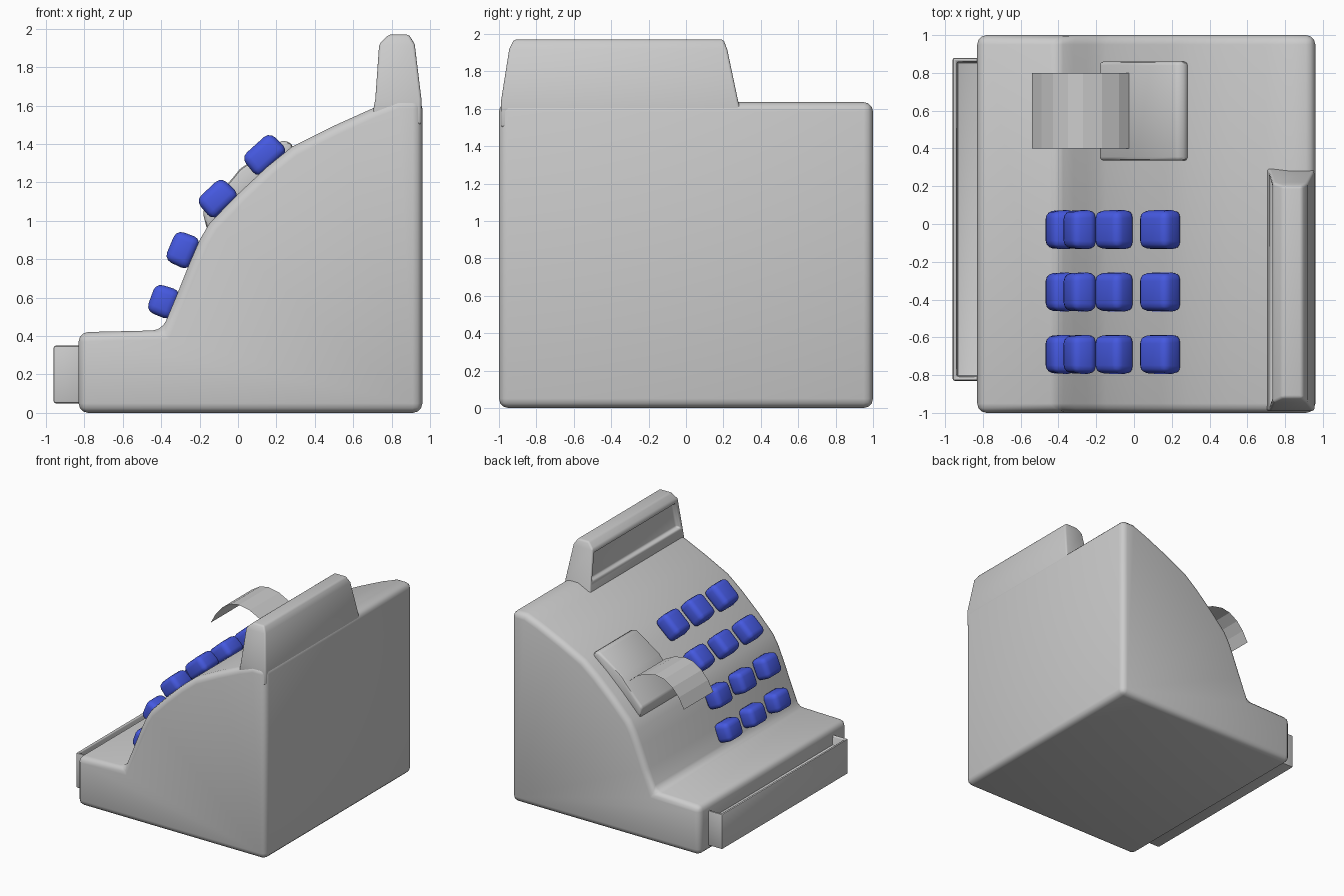
import bpy, bmesh, math
from mathutils import Matrix

if "Cube" in bpy.data.objects:
    bpy.data.objects.remove(bpy.data.objects["Cube"])


def finish(name, bm, width=0.0, segments=3, mat=None):
    """Round the sharp edges, smooth shade and link the part."""
    bmesh.ops.recalc_face_normals(bm, faces=bm.faces)
    if width:
        sharp = [e for e in bm.edges if len(e.link_faces) == 2
                 and e.calc_face_angle() > math.radians(32)]
        bmesh.ops.bevel(bm, geom=sharp, offset=width, segments=segments,
                        profile=0.5, affect='EDGES', clamp_overlap=True)
    me = bpy.data.meshes.new(name)
    bm.to_mesh(me)
    bm.free()
    ob = bpy.data.objects.new(name, me)
    bpy.context.collection.objects.link(ob)
    if mat:
        me.materials.append(mat)
    bpy.ops.object.select_all(action='DESELECT')
    ob.select_set(True)
    bpy.context.view_layer.objects.active = ob
    bpy.ops.object.shade_smooth_by_angle(angle=math.radians(40))
    return ob


def prism(points, y0, y1):
    """Extrude an x-z profile along y."""
    bm = bmesh.new()
    face = bm.faces.new([bm.verts.new((x, y0, z)) for x, z in points])
    ext = bmesh.ops.extrude_face_region(bm, geom=[face])
    for v in ext['geom']:
        if isinstance(v, bmesh.types.BMVert):
            v.co.y = y1
    return bm


def box(x0, x1, y0, y1, z0, z1):
    return prism([(x0, z0), (x1, z0), (x1, z1), (x0, z1)], y0, y1)


# Body: stepped base with a curved keyboard slope
body_profile = [(-0.83, 0), (0.96, 0), (0.96, 1.635), (0.83, 1.635), (0.70, 1.585),
                (0.50, 1.495), (0.28, 1.385), (0.15, 1.28), (0.0, 1.14),
                (-0.15, 0.985), (-0.20, 0.90), (-0.25, 0.785), (-0.32, 0.61),
                (-0.395, 0.43), (-0.83, 0.42)]
finish("body", prism(body_profile, -1, 1), 0.05)

# Display crest: stacked rectangles with an inset window
sections = [(1.50, 0.69, 0.955, -0.99, 0.32), (1.635, 0.715, 0.955, -0.99, 0.28),
            (1.92, 0.735, 0.92, -0.945, 0.22), (1.97, 0.785, 0.89, -0.92, 0.20)]
bm = bmesh.new()
rings = [[bm.verts.new((x, y, z)) for x, y in ((a, c), (b, c), (b, d), (a, d))]
         for z, a, b, c, d in sections]
bm.faces.new(rings[0])
bm.faces.new(rings[-1])
window = None
for k in range(3):
    for i in range(4):
        j = (i + 1) % 4
        f = bm.faces.new((rings[k][i], rings[k][j], rings[k + 1][j], rings[k + 1][i]))
        if k == 1 and i == 3:
            window = f
bmesh.ops.recalc_face_normals(bm, faces=bm.faces)
bmesh.ops.inset_region(bm, faces=[window], thickness=0.045, depth=0)
bmesh.ops.inset_region(bm, faces=[window], thickness=0.008, depth=-0.04)
finish("display_crest", bm, 0.025)

# Cash drawer with a finger recess in its top
bm = box(-0.96, -0.80, -0.83, 0.88, 0.05, 0.35)
bmesh.ops.recalc_face_normals(bm, faces=bm.faces)
top = max(bm.faces, key=lambda f: f.calc_center_median().z)
bmesh.ops.inset_region(bm, faces=[top], thickness=0.03, depth=0)
bmesh.ops.inset_region(bm, faces=[top], thickness=0.005, depth=-0.08)
finish("drawer", bm, 0.012, 2)

# Receipt printer housing, stepped at the paper slot
housing = [(0.10, 1.15), (0.29, 1.36), (0.28, 1.405), (0.23, 1.42), (0.01, 1.27),
           (-0.03, 1.22), (-0.185, 1.05), (-0.16, 0.95), (0.0, 1.0)]
finish("printer_housing", prism(housing, 0.335, 0.86), 0.02, 2)

# Receipt paper: a thin curled sheet
curl = [(0.0, 1.20), (-0.08, 1.27), (-0.17, 1.315), (-0.27, 1.335),
        (-0.35, 1.32), (-0.43, 1.27), (-0.49, 1.20), (-0.54, 1.11)]
bm = bmesh.new()
edge = [(bm.verts.new((x, 0.4, z)), bm.verts.new((x, 0.8, z))) for x, z in curl]
for (a, b), (c, d) in zip(edge, edge[1:]):
    bm.faces.new((a, b, d, c))
paper = finish("receipt_paper", bm)
paper.data.shade_flat()

# Keys: four rows of three, tilted to follow the slope
blue = bpy.data.materials.new("key_blue")
blue.diffuse_color = (0.06, 0.10, 0.75, 1)
blue.use_nodes = True
blue.node_tree.nodes["Principled BSDF"].inputs["Base Color"].default_value = blue.diffuse_color
rows = [(-0.395, 0.583, 70, 0.165), (-0.295, 0.852, 67, 0.18),
        (-0.112, 1.122, 43, 0.195), (0.132, 1.350, 42, 0.215)]
for r, (x, z, tilt, length) in enumerate(rows):
    for c, y in enumerate((-0.69, -0.36, -0.03)):
        bm = box(-length / 2, length / 2, -0.105, 0.105, -0.075, 0.062)
        for v in bm.verts:      # slight taper toward the top
            if v.co.z > 0:
                v.co.x *= 0.93
                v.co.y *= 0.93
        bm_faces = bm.faces[:]
        bmesh.ops.recalc_face_normals(bm, faces=bm_faces)
        bmesh.ops.transform(bm, verts=bm.verts, matrix=Matrix.Translation((x, y, z))
                            @ Matrix.Rotation(-math.radians(tilt), 4, 'Y'))
        finish(f"key_{r + 1}_{c + 1}", bm, 0.04, 3, blue)
